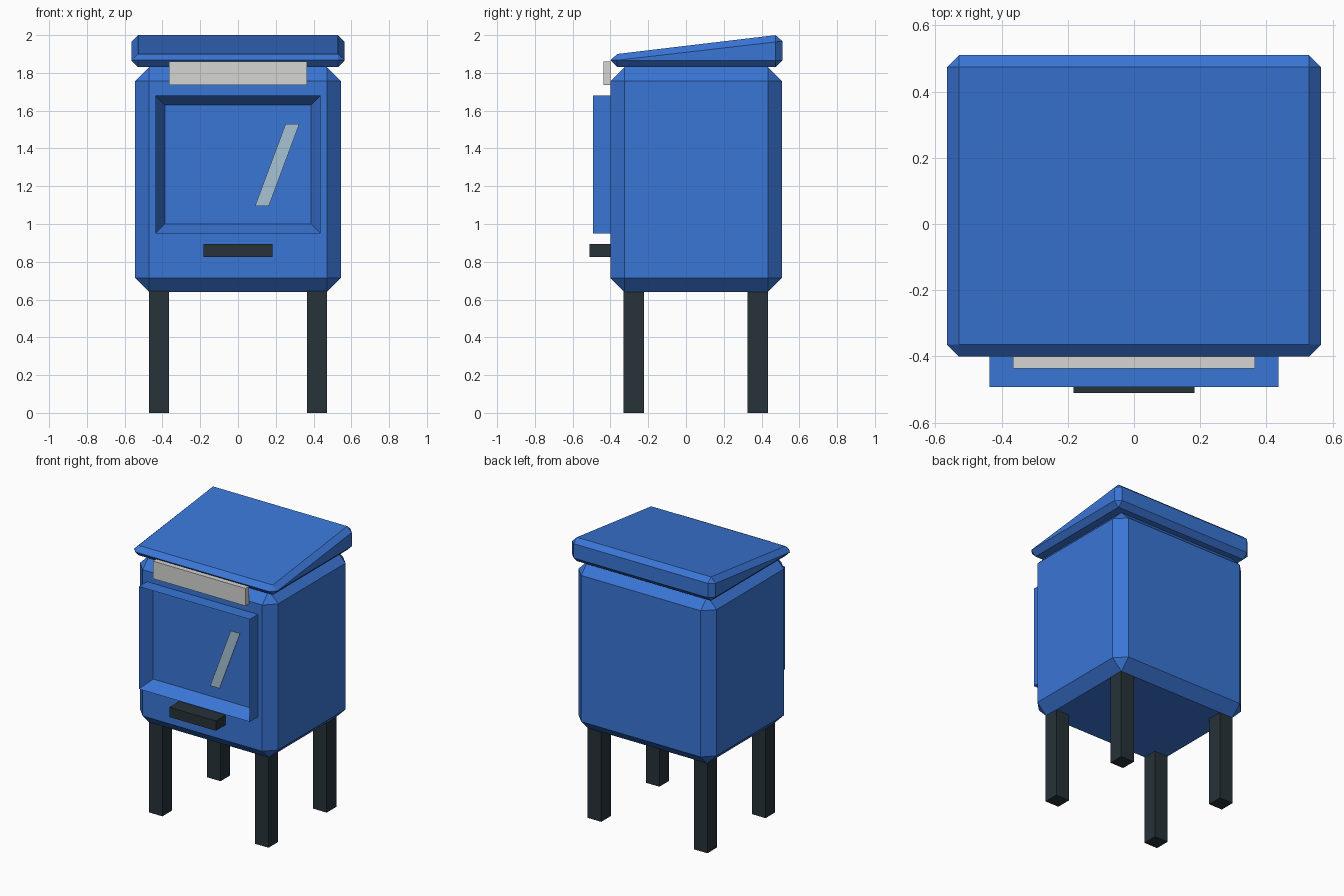
import bpy
import bmesh

if "Cube" in bpy.data.objects:
    bpy.data.objects.remove(bpy.data.objects["Cube"], do_unlink=True)


def material(name, rgb):
    mat = bpy.data.materials.new(name)
    mat.use_nodes = True
    mat.diffuse_color = (*rgb, 1)
    mat.node_tree.nodes["Principled BSDF"].inputs["Base Color"].default_value = (*rgb, 1)
    return mat


blue = material("blue paint", (0.042, 0.18, 0.67))
dark = material("dark metal", (0.019, 0.032, 0.040))
silver = material("light grey", (0.66, 0.66, 0.65))
glint = material("pale glass blue", (0.38, 0.55, 0.66))


def finish(name, bm, mat):
    bmesh.ops.recalc_face_normals(bm, faces=bm.faces)
    mesh = bpy.data.meshes.new(name)
    bm.to_mesh(mesh)
    bm.free()
    mesh.materials.append(mat)
    obj = bpy.data.objects.new(name, mesh)
    bpy.context.collection.objects.link(obj)
    return obj


def box_mesh(xs, ys, zs, chamfer=0):
    bm = bmesh.new()
    bmesh.ops.create_cube(bm, size=1)
    for v in bm.verts:
        v.co = [r[0] if c < 0 else r[1] for c, r in zip(v.co, (xs, ys, zs))]
    if chamfer:
        bmesh.ops.bevel(bm, geom=list(bm.edges), offset=chamfer,
                        offset_type='OFFSET', segments=1, affect='EDGES')
    return bm


def box(name, xs, ys, zs, mat, chamfer=0):
    return finish(name, box_mesh(xs, ys, zs, chamfer), mat)


# Chamfered body
FRONT = -0.40
box("body", (-0.545, 0.545), (FRONT, 0.507), (0.64, 1.83), blue, 0.074)

# Sloping chamfered roof: tilt the upper half of a chamfered slab
bm = box_mesh((-0.565, 0.565), (FRONT, 0.51), (1.83, 1.95), 0.036)
for v in bm.verts:
    if v.co.z > 1.89:
        v.co.z = max(1.867, v.co.z + 0.119 * (v.co.y - 0.055))
finish("roof", bm, blue)

# Four legs
for side, sx in (("left", 1), ("right", -1)):
    for end, ys in (("front", (-0.33, -0.222)), ("back", (0.325, 0.433))):
        box(f"{end}_{side}_leg", sorted((sx * 0.365, sx * 0.472)), ys, (0, 0.645), dark)

# Door frame: a slab whose front is inset and pushed back to the body
bm = box_mesh((-0.437, 0.437), (-0.492, FRONT), (0.95, 1.68))
front = min(bm.faces, key=lambda f: f.calc_center_median().y)
bmesh.ops.inset_region(bm, faces=[front], thickness=0.07)
for v in front.verts:
    v.co.y = FRONT - 0.002
finish("door_frame", bm, blue)

# Slanted reflection on the window
bm = bmesh.new()
rim = [(0.09, 1.095), (0.163, 1.095), (0.325, 1.53), (0.252, 1.53)]
face = bm.faces.new([bm.verts.new((x, -0.442, z)) for x, z in rim])
plate = bmesh.ops.extrude_face_region(bm, geom=[face])
bmesh.ops.translate(bm, vec=(0, 0.006, 0),
                    verts=[g for g in plate["geom"] if isinstance(g, bmesh.types.BMVert)])
finish("window_reflection", bm, glint)

# Grey panel under the roof and dark pull handle below the door
box("name_panel", (-0.365, 0.365), (-0.437, FRONT + 0.001), (1.735, 1.86), silver)
box("door_handle", (-0.183, 0.183), (-0.51, FRONT + 0.01), (0.825, 0.895), dark)
